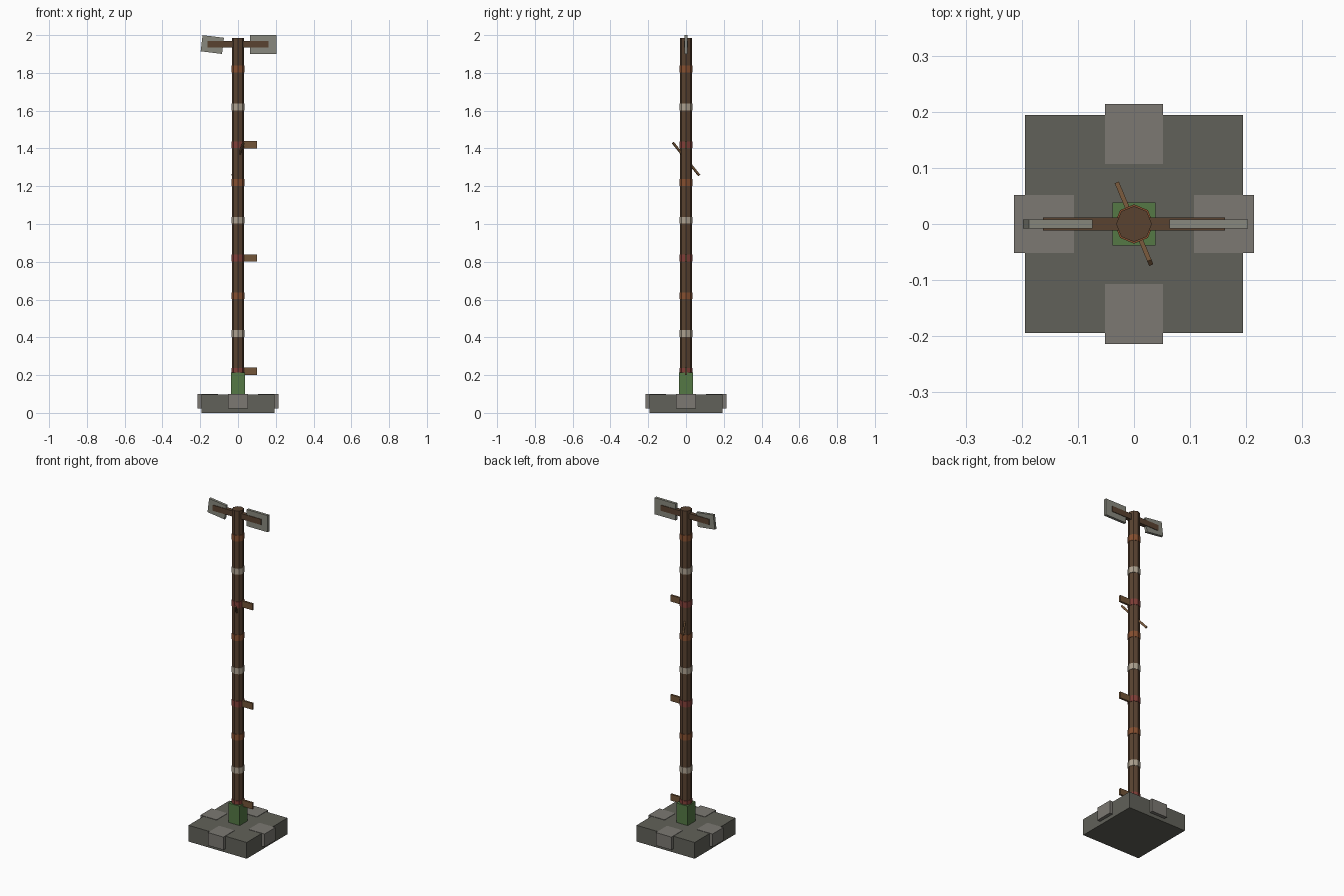
import bpy
from math import radians
from mathutils import Vector

if "Cube" in bpy.data.objects:
    bpy.data.objects.remove(bpy.data.objects["Cube"])


def material(name, rgb):
    m = bpy.data.materials.new(name)
    m.diffuse_color = (*rgb, 1)
    m.use_nodes = True
    m.node_tree.nodes["Principled BSDF"].inputs["Base Color"].default_value = m.diffuse_color
    return m


STONE = material("dark_stone", (0.12, 0.12, 0.10))
BLOCK = material("light_stone", (0.20, 0.19, 0.17))
MOSS = material("moss_green", (0.09, 0.19, 0.06))
WOOD = material("dark_wood", (0.10, 0.055, 0.03))
PEG = material("peg_wood", (0.17, 0.09, 0.04))
PLATE = material("plate_grey", (0.25, 0.25, 0.21))
BANDS = [material("red_band", (0.22, 0.05, 0.04)),
         material("pale_band", (0.42, 0.36, 0.28)),
         material("rust_band", (0.24, 0.08, 0.03))]


def box(name, centre, size, mat, rot=(0, 0, 0)):
    bpy.ops.mesh.primitive_cube_add(size=1, location=centre)
    ob = bpy.context.object
    ob.name = name
    ob.scale = size
    bpy.ops.object.transform_apply(location=False, rotation=False, scale=True)
    ob.rotation_euler = rot
    ob.data.materials.append(mat)
    return ob


def octagon(name, z0, z1, radius, mat):
    bpy.ops.mesh.primitive_cylinder_add(vertices=8, radius=radius, depth=z1 - z0,
                                        location=(0, 0, (z0 + z1) / 2))
    ob = bpy.context.object
    ob.name = name
    ob.data.materials.append(mat)
    return ob


# Stone base with a block on each side
box("base_slab", (0, 0, 0.049), (0.388, 0.388, 0.098), STONE)
for i, (dx, dy) in enumerate([(1, 0), (0, 1), (-1, 0), (0, -1)]):
    box(f"base_block_{i + 1}", (dx * 0.16, dy * 0.16, 0.061),
        (0.107 if dx else 0.104, 0.107 if dy else 0.104, 0.078), BLOCK)

# Socket and pole
box("pole_socket", (0, 0, 0.155), (0.076, 0.076, 0.12), MOSS)
octagon("pole", 0.10, 1.985, 0.032, WOOD)

# Bands every 0.2, with a peg at each red one
for i in range(9):
    z = 0.22 + 0.2 * i
    octagon(f"band_{i + 1}", z - 0.018, z + 0.018, 0.035, BANDS[i % 3])
    if i % 3 == 0:
        box(f"peg_{i // 3 + 1}", (0.06, 0, z), (0.08, 0.012, 0.038), PEG)

# Slanted stick driven through the pole
a, b = Vector((0.029, -0.069, 1.43)), Vector((-0.029, 0.07, 1.257))
stick = box("slanted_stick", (a + b) / 2, (0.012, 0.008, (a - b).length), PEG)
stick.rotation_euler = (a - b).to_track_quat('Z', 'X').to_euler()
stick.scale = (1, 1, 1)

# Crossbar and its two plates
box("crossbar", (0, 0, 1.951), (0.324, 0.023, 0.034), WOOD)
box("right_plate", (0.133, 0, 1.95), (0.14, 0.016, 0.10), PLATE)
box("left_plate", (-0.136, 0, 1.95), (0.114, 0.016, 0.086), PLATE, (0, radians(7), 0))
